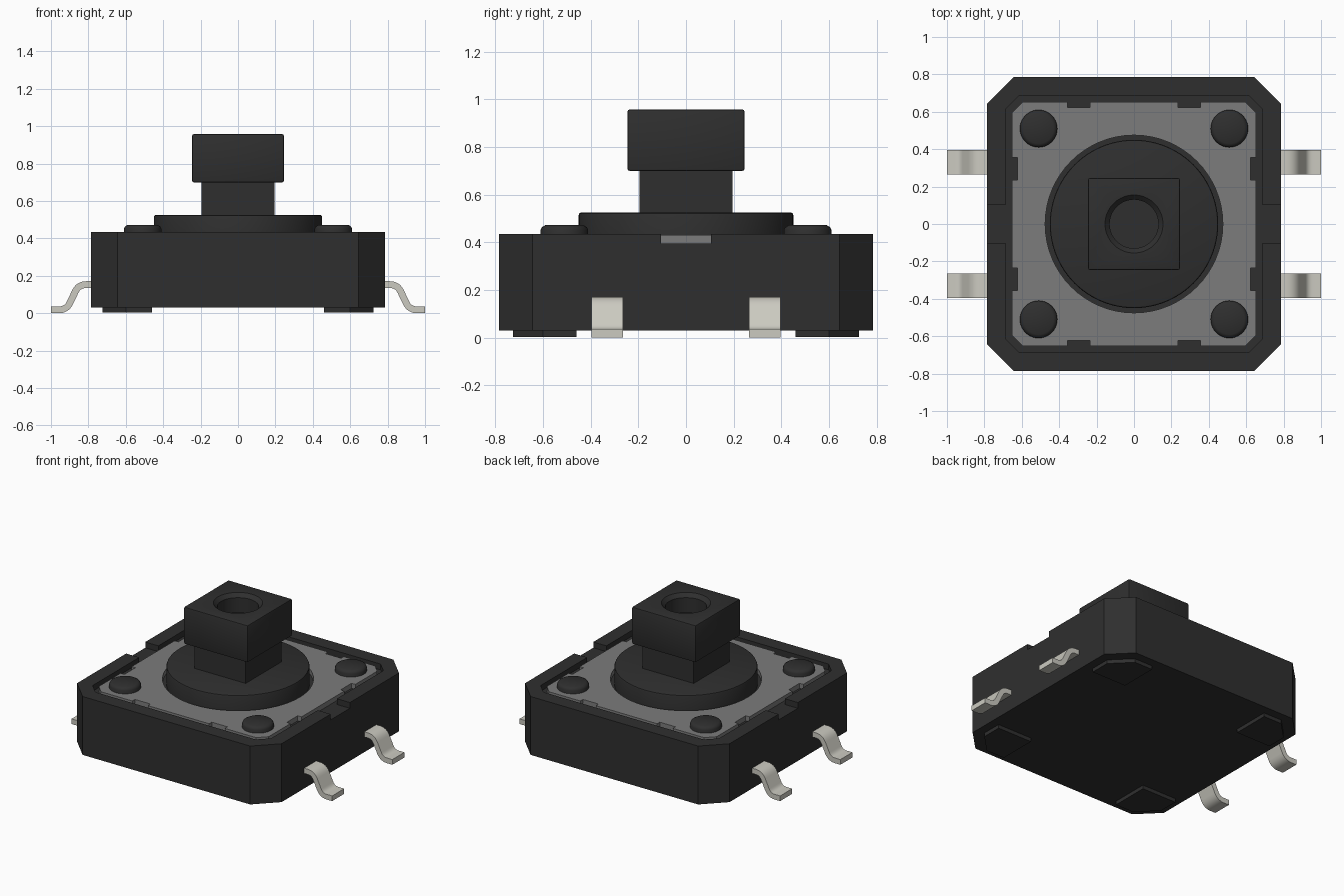
import bpy, bmesh, math
from mathutils import Vector

if "Cube" in bpy.data.objects:
    bpy.data.objects.remove(bpy.data.objects["Cube"], do_unlink=True)


def material(name, rgb):
    m = bpy.data.materials.new(name)
    m.use_nodes = True
    m.diffuse_color = (*rgb, 1)
    m.node_tree.nodes["Principled BSDF"].inputs["Base Color"].default_value = (*rgb, 1)
    return m


BLACK = material("black plastic", (0.028, 0.028, 0.028))
GREY = material("grey cover metal", (0.2, 0.2, 0.2))
SILVER = material("silver lead metal", (0.6, 0.59, 0.53))


def finish(name, bm, mat):
    bmesh.ops.recalc_face_normals(bm, faces=bm.faces[:])
    mesh = bpy.data.meshes.new(name)
    bm.to_mesh(mesh)
    bm.free()
    mesh.materials.append(mat)
    ob = bpy.data.objects.new(name, mesh)
    bpy.context.collection.objects.link(ob)
    return ob


def activate(ob):
    bpy.ops.object.select_all(action="DESELECT")
    ob.select_set(True)
    bpy.context.view_layer.objects.active = ob


def smooth(ob):
    activate(ob)
    bpy.ops.object.shade_smooth_by_angle(angle=math.radians(35))
    return ob


def prism(name, points, direction, mat):
    """Extrude a flat outline of 3D points along a direction."""
    bm = bmesh.new()
    face = bm.faces.new([bm.verts.new(p) for p in points])
    ext = bmesh.ops.extrude_face_region(bm, geom=[face])
    moved = [v for v in ext["geom"] if isinstance(v, bmesh.types.BMVert)]
    bmesh.ops.translate(bm, verts=moved, vec=direction)
    return finish(name, bm, mat)


def block(name, x, y, z, mat):
    pts = [(x[0], y[0], z[0]), (x[1], y[0], z[0]), (x[1], y[1], z[0]), (x[0], y[1], z[0])]
    return prism(name, pts, (0, 0, z[1] - z[0]), mat)


def octagon(name, r, c, z0, z1, mat):
    """Square slab with chamfered corners."""
    k = r - c
    pts = [(k, -r), (r, -k), (r, k), (k, r), (-k, r), (-r, k), (-r, -k), (-k, -r)]
    return prism(name, [(x, y, z0) for x, y in pts], (0, 0, z1 - z0), mat)


def lathe(name, profile, centre, mat, steps=64):
    """Spin an (r, z) profile that starts and ends on the axis."""
    bm = bmesh.new()
    verts = [bm.verts.new((r, 0, z)) for r, z in profile]
    edges = [bm.edges.new(pair) for pair in zip(verts, verts[1:])]
    bmesh.ops.spin(bm, geom=verts + edges, axis=(0, 0, 1), cent=(0, 0, 0),
                   angle=math.tau, steps=steps)
    bmesh.ops.remove_doubles(bm, verts=bm.verts[:], dist=0.0002)
    bmesh.ops.translate(bm, verts=bm.verts[:], vec=(*centre, 0))
    return smooth(finish(name, bm, mat))


def cut(ob, cutters):
    for cutter in cutters:
        cutter.hide_render = True
        mod = ob.modifiers.new("cut", "BOOLEAN")
        mod.operation = "DIFFERENCE"
        mod.solver = "EXACT"
        mod.object = cutter
        activate(ob)
        bpy.ops.object.modifier_apply(modifier=mod.name)
        bpy.data.objects.remove(cutter, do_unlink=True)
    return ob


def bevel(ob, width):
    mod = ob.modifiers.new("soft edges", "BEVEL")
    mod.width = width
    mod.segments = 2
    mod.limit_method = "ANGLE"
    activate(ob)
    bpy.ops.object.modifier_apply(modifier=mod.name)


FLOOR, RIM = 0.395, 0.435
SIGNS = (-1, 1)

# Housing with a shallow pocket and a notch through each side rim
housing = octagon("housing", 0.785, 0.142, 0.03, RIM, BLACK)
cut(housing, [octagon("pocket_cutter", 0.685, 0.07, FLOOR, 0.6, BLACK),
              block("notch_cutter", (-0.9, 0.9), (-0.105, 0.105), (FLOOR, 0.6), BLACK)])

# Metal cover plate with a round opening and small edge cutouts
cover = octagon("cover_plate", 0.652, 0.057, FLOOR - 0.005, 0.43, GREY)
cutters = [lathe("opening_cutter", [(0, 0.3), (0.475, 0.3), (0.475, 0.6), (0, 0.6)], (0, 0), GREY)]
for s in SIGNS:
    for t in SIGNS:
        long = sorted((t * 0.235, t * 0.355))
        short = sorted((s * 0.623, s * 0.8))
        cutters.append(block("slot_cutter", long, short, (0.3, 0.6), GREY))
        cutters.append(block("slot_cutter", short, long, (0.3, 0.6), GREY))
cut(cover, cutters)

# Round collar around the plunger
lathe("collar", [(0, 0.38), (0.45, 0.38), (0.45, 0.515), (0.447, 0.522), (0.44, 0.525), (0, 0.525)],
      (0, 0), BLACK, 96)

# Square stem and square cap with a dished round hole
block("plunger_stem", (-0.196, 0.196), (-0.196, 0.196), (0.51, 0.71), BLACK)
cap = block("plunger_cap", (-0.245, 0.245), (-0.245, 0.245), (0.70, 0.957), BLACK)
bevel(cap, 0.008)
cut(cap, [lathe("hole_cutter", [(0, 0.83), (0.13, 0.83), (0.13, 0.932), (0.155, 0.957),
                                (0.155, 1.1), (0, 1.1)], (0, 0), BLACK)])
smooth(cap)

# Corner rivets and chamfered standoff feet
for sx in SIGNS:
    for sy in SIGNS:
        side = ("left" if sx > 0 else "right") + ("_front" if sy < 0 else "_back")
        lathe("rivet_" + side, [(0, 0.40), (0.1, 0.40), (0.1, 0.452), (0.094, 0.464),
                                (0.08, 0.472), (0, 0.472)], (sx * 0.51, sy * 0.51), BLACK, 40)
        foot = [(0.46, 0.46), (0.725, 0.46), (0.725, 0.6), (0.6, 0.725), (0.46, 0.725)]
        prism("foot_" + side, [(sx * x, sy * y, 0.004) for x, y in foot], (0, 0, 0.036), BLACK)

# Bent leads: a rounded centre line thickened into a strip
THICK = 0.036


def lead_outline():
    path = [Vector(p) for p in ((0.74, 0.153), (0.852, 0.153), (0.917, 0.018), (1.0, 0.018))]
    line = [path[0]]
    for a, b, c in zip(path, path[1:], path[2:]):
        p, q = b + (a - b).normalized() * 0.04, b + (c - b).normalized() * 0.04
        for i in range(7):
            t = i / 6
            line.append(p * (1 - t) ** 2 + b * 2 * t * (1 - t) + q * t * t)
    line.append(path[-1])
    upper, lower = [], []
    for i, p in enumerate(line):
        d = (line[min(i + 1, len(line) - 1)] - line[max(i - 1, 0)]).normalized()
        if i in (0, len(line) - 1):
            d = Vector((1, 0))
        n = Vector((-d.y, d.x)) * THICK / 2
        upper.append(p + n)
        lower.append(p - n)
    return upper + lower[::-1]


outline = lead_outline()
for sx in SIGNS:
    for sy in SIGNS:
        side = ("left" if sx > 0 else "right") + ("_front" if sy < 0 else "_back")
        y0 = sy * 0.33 - 0.066
        smooth(prism("lead_" + side, [(sx * p.x, y0, p.y) for p in outline], (0, 0.132, 0), SILVER))
